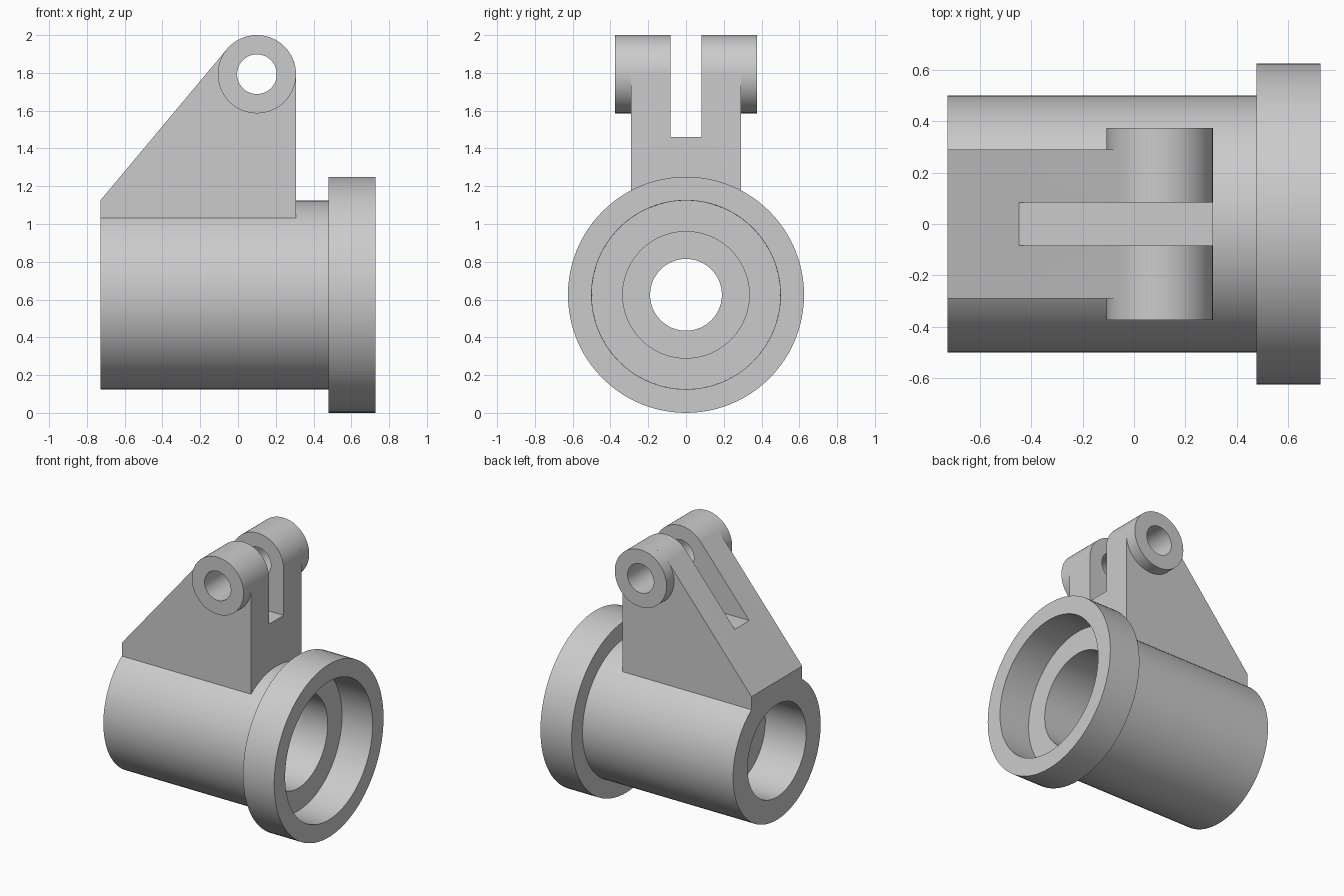
import bpy, bmesh
from math import pi, sin, cos, atan2, acos, hypot
from mathutils import Vector, Matrix

cube = bpy.data.objects.get("Cube")
if cube:
    bpy.data.objects.remove(cube)

grey = bpy.data.materials.new("plain_grey")
grey.use_nodes = True
grey.diffuse_color = (0.6, 0.6, 0.6, 1)
grey.node_tree.nodes["Principled BSDF"].inputs["Base Color"].default_value = (0.6, 0.6, 0.6, 1)

LEFT, RIGHT = -0.727, 0.727       # ends of the sleeve
AXIS_Z = 0.625                    # sleeve axis height
PIN = Vector((0.1, 1.793))        # pin centre in x, z
BOSS_R, PIN_R = 0.207, 0.105
LUG_HALF, BOSS_HALF, SLOT_HALF = 0.29, 0.375, 0.083
SEGMENTS = 96


def finish(name, bm):
    bmesh.ops.recalc_face_normals(bm, faces=bm.faces)
    mesh = bpy.data.meshes.new(name)
    bm.to_mesh(mesh)
    bm.free()
    mesh.materials.append(grey)
    obj = bpy.data.objects.new(name, mesh)
    bpy.context.collection.objects.link(obj)
    return obj


def smooth(obj):
    bpy.ops.object.select_all(action='DESELECT')
    obj.select_set(True)
    bpy.context.view_layer.objects.active = obj
    bpy.ops.object.shade_smooth_by_angle(angle=pi / 6)


def lathe(name, profile, axis, centre):
    """Revolve a closed (position, radius) profile about the x or y axis."""
    bm = bmesh.new()
    rings = []
    for i in range(SEGMENTS):
        a = 2 * pi * i / SEGMENTS
        ring = []
        for t, r in profile:
            p = (t, r * cos(a), r * sin(a)) if axis == 'X' else (r * cos(a), t, r * sin(a))
            ring.append(bm.verts.new(Vector(p) + Vector(centre)))
        rings.append(ring)
    n = len(profile)
    for i in range(SEGMENTS):
        a, b = rings[i - 1], rings[i]
        for j in range(n):
            bm.faces.new((a[j - 1], a[j], b[j], b[j - 1]))
    return finish(name, bm)


def arc(radius, start, end, steps):
    return [PIN + radius * Vector((cos(a), sin(a)))
            for a in (start + (end - start) * i / steps for i in range(steps + 1))]


def prism(name, loops, half):
    """Extrude x, z outlines, including holes, across y."""
    bm = bmesh.new()
    edges = []
    for loop in loops:
        vs = [bm.verts.new((p[0], -half, p[1])) for p in loop]
        edges += [bm.edges.new((vs[i - 1], vs[i])) for i in range(len(vs))]
    bmesh.ops.triangle_fill(bm, edges=edges, use_beauty=True)
    out = bmesh.ops.extrude_face_region(bm, geom=bm.faces[:])
    moved = [g for g in out["geom"] if isinstance(g, bmesh.types.BMVert)]
    bmesh.ops.translate(bm, verts=moved, vec=(0, 2 * half, 0))
    return finish(name, bm)


# Flanged sleeve with a counterbore and an inner web
flange_x, ledge_x = 0.478, 0.483
web = (-0.4, -0.23)
sleeve = lathe("flanged_sleeve", [
    (LEFT, 0.5), (flange_x, 0.5), (flange_x, 0.625), (RIGHT, 0.625),
    (RIGHT, 0.5), (ledge_x, 0.499), (ledge_x, 0.335), (web[1], 0.335),
    (web[1], 0.19), (web[0], 0.19), (web[0], 0.335), (LEFT, 0.335),
], 'X', (0, 0, AXIS_Z))
smooth(sleeve)

# Lug: sloped back running tangent into the rounded top, with a pin hole
heel = Vector((LEFT, 1.127))
to_heel = heel - PIN
tangent = atan2(to_heel.y, to_heel.x) + 2 * pi - acos(BOSS_R / hypot(*to_heel))
outline = [(LEFT, 1.0), (PIN.x + BOSS_R, 1.0)] + arc(BOSS_R, 0, tangent % (2 * pi), 40) + [heel]
hole = arc(PIN_R, 0, 2 * pi, SEGMENTS)[:-1]
lug = prism("clevis_lug", [outline, hole], LUG_HALF)

# Slot between the two ears
slot = prism("slot_cutter", [[(-0.9, 1.46), (0.6, 1.46), (0.6, 2.3), (-0.9, 2.3)]], SLOT_HALF)
slot.hide_render = True
cut = lug.modifiers.new("slot", 'BOOLEAN')
cut.operation = 'DIFFERENCE'
cut.solver = 'EXACT'
cut.object = slot
bpy.context.view_layer.objects.active = lug
bpy.ops.object.modifier_apply(modifier=cut.name)
bpy.data.objects.remove(slot)
smooth(lug)

# Raised boss on the outside of each ear
for name, side in (("front_boss", -1), ("back_boss", 1)):
    boss = lathe(name, [
        (side * LUG_HALF, PIN_R), (side * BOSS_HALF, PIN_R),
        (side * BOSS_HALF, BOSS_R), (side * LUG_HALF, BOSS_R),
    ], 'Y', (PIN.x, 0, PIN.y))
    smooth(boss)
